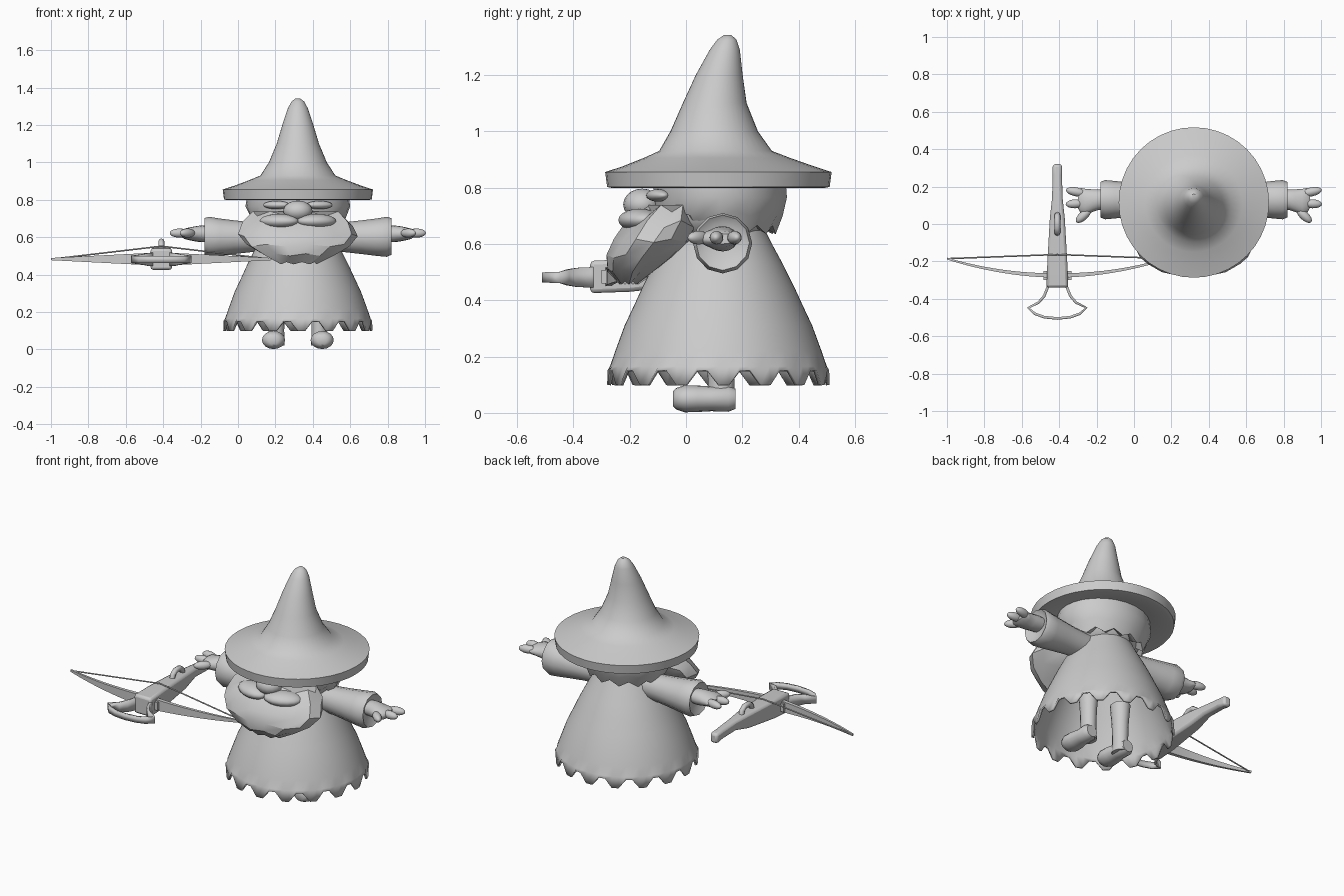
import bpy, bmesh, math
from mathutils import Vector

if "Cube" in bpy.data.objects:
    bpy.data.objects.remove(bpy.data.objects["Cube"], do_unlink=True)

GREY = bpy.data.materials.new("plain_grey")
GREY.use_nodes = True
GREY.diffuse_color = (0.6, 0.6, 0.6, 1)
GREY.node_tree.nodes["Principled BSDF"].inputs["Base Color"].default_value = (0.6, 0.6, 0.6, 1)

CX, CY = 0.32, 0.115     # centre line of the figure
BOW_X = -0.41            # centre line of the crossbow


def finish(obj, angle=40):
    obj.data.materials.append(GREY)
    bpy.ops.object.select_all(action='DESELECT')
    obj.select_set(True)
    bpy.context.view_layer.objects.active = obj
    bpy.ops.object.shade_smooth_by_angle(angle=math.radians(angle))
    return obj


def to_object(name, bm, angle):
    bmesh.ops.recalc_face_normals(bm, faces=bm.faces[:])
    mesh = bpy.data.meshes.new(name)
    bm.to_mesh(mesh)
    bm.free()
    obj = bpy.data.objects.new(name, mesh)
    bpy.context.collection.objects.link(obj)
    return finish(obj, angle)


def loft(name, rings, segs=32, axis='z', phase=0.0, jag=None, caps=(True, True), angle=40):
    """Skin rings of (centre, radius_a, radius_b) stacked along an axis."""
    bm = bmesh.new()
    u, v, n = {'z': ((1, 0, 0), (0, 1, 0), (0, 0, 1)),
               'x': ((0, 1, 0), (0, 0, 1), (1, 0, 0)),
               'y': ((1, 0, 0), (0, 0, 1), (0, 1, 0))}[axis]
    u, v, n = Vector(u), Vector(v), Vector(n)
    rows = []
    for i, (centre, ra, rb) in enumerate(rings):
        row = []
        for k in range(segs):
            a = phase + math.tau * k / segs
            p = Vector(centre) + u * ra * math.cos(a) + v * rb * math.sin(a)
            if jag:
                p += n * jag(i, k)
            row.append(bm.verts.new(p))
        rows.append(row)
    for lo, hi in zip(rows, rows[1:]):
        for k in range(segs):
            j = (k + 1) % segs
            bm.faces.new((lo[k], lo[j], hi[j], hi[k]))
    for row, cap in zip((rows[0], rows[-1]), caps):
        if cap:
            bm.faces.new(row)
    return to_object(name, bm, angle)


def blob(name, loc, scale, turn=0.0):
    bpy.ops.mesh.primitive_uv_sphere_add(segments=16, ring_count=10, radius=1, location=loc,
                                         rotation=(0, 0, turn))
    obj = bpy.context.object
    obj.name = name
    obj.scale = scale
    return finish(obj)


def modifier(obj, kind, **settings):
    m = obj.modifiers.new(kind.lower(), kind)
    for key, value in settings.items():
        setattr(m, key, value)


# Pointed hat with a broad, thick brim
hat = [(0.85, 0.17, .115), (0.835, 0.27, .115), (0.808, 0.375, .115), (0.812, 0.395, .115),
       (0.865, 0.402, .115), (0.885, 0.34, .115), (0.905, 0.26, .11), (0.93, 0.2, .105),
       (1.0, 0.155, .1), (1.1, 0.113, .102), (1.2, 0.083, .118), (1.29, 0.053, .138),
       (1.325, 0.034, .145), (1.342, 0.012, .148)]
loft("hat", [((CX, y, z - 0.01 * (z < 0.9)), r, r) for z, r, y in hat], 40)

# Robe with a cut, toothed hem
robe = [(0.10, 0.395), (0.165, 0.385), (0.22, 0.366), (0.31, 0.333), (0.38, 0.3), (0.45, 0.268),
        (0.53, 0.228), (0.6, 0.19), (0.68, 0.15), (0.74, 0.12)]
gown = loft("robe", [((CX, CY, z), r + 0.004, r) for z, r in robe], 64, caps=(False, True),
            jag=lambda i, k: 0.052 if i == 0 and k % 4 > 1 else 0)
modifier(gown, 'SOLIDIFY', thickness=0.012, offset=-1)

# Head, nose and brows
blob("head", (CX, 0.1, 0.72), (0.235, 0.21, 0.14))
blob("nose", (CX, -0.155, 0.74), (0.078, 0.068, 0.056))
for side in (-1, 1):
    blob("eyebrow", (CX + side * 0.115, -0.1, 0.772), (0.075, 0.035, 0.022), side * 0.35)

# Ragged hair around the sides and back of the head
hair = [(0.655, 0.17, 0.16), (0.635, 0.23, 0.2), (0.70, 0.255, 0.225), (0.765, 0.28, 0.24),
        (0.83, 0.27, 0.235)]


def hair_jag(i, k):
    front = max(0, -math.sin(math.tau * k / 26))
    return (0.03 * (k % 2) + 0.09 * front) if i < 2 else (0.015 * (k % 2) if i == 2 else 0)


loft("hair", [((CX, CY + 0.005, z), a, b) for z, a, b in hair], 26, jag=hair_jag, angle=35)

# Bulky faceted beard: height, half width, front, back
beard = [(0.455, 0.10, -0.235, -0.17), (0.50, 0.19, -0.28, -0.10), (0.55, 0.275, -0.285, -0.03),
         (0.605, 0.32, -0.26, 0.03), (0.67, 0.295, -0.215, 0.06), (0.725, 0.24, -0.14, 0.04)]
loft("beard", [((CX, (f + b) / 2, z), w, (b - f) / 2) for z, w, f, b in beard], 14,
     jag=lambda i, k: 0.025 * (k % 2) - 0.012 if i > 3 else 0.012 * (k % 2), angle=30)
for side in (-1, 1):
    blob("moustache", (CX + side * 0.1, -0.165, 0.685), (0.11, 0.07, 0.04), side * 0.35)

# Arms, hands, legs and boots on both sides
for side, label in ((1, "left"), (-1, "right")):
    def at(x, y, z):
        return (CX + side * x, y, z)

    sleeve = [(0.10, 0.07, 0.075, 0.6), (0.25, 0.08, 0.08, 0.6), (0.34, 0.09, 0.09, 0.6),
              (0.42, 0.1, 0.1, 0.6), (0.475, 0.105, 0.107, 0.602), (0.50, 0.095, 0.098, 0.604),
              (0.48, 0.065, 0.065, 0.61)]
    loft(label + "_sleeve", [(at(x, 0.13, z), a, b) for x, a, b, z in sleeve], 12, 'x', angle=50)
    palm = [(0.46, 0.05, 0.04, .13), (0.51, 0.055, 0.045, .13), (0.54, 0.06, 0.042, .125),
            (0.58, 0.07, 0.034, .118), (0.605, 0.068, 0.028, .125), (0.62, 0.045, 0.018, .13)]
    loft(label + "_palm", [(at(x, y, 0.618), a, b) for x, a, b, y in palm], 16, 'x')
    for name, x, y, length, turn in (("finger", 0.63, 0.172, 0.055, 0.2),
                                     ("middle_finger", 0.635, 0.108, 0.05, -0.05),
                                     ("thumb", 0.59, 0.045, 0.052, -0.75)):
        blob(label + "_" + name, at(x, y, 0.622), (length, 0.024, 0.024), side * turn)

    leg = [(0.02, 0.045), (0.10, 0.042), (0.2, 0.045), (0.32, 0.055)]
    loft(label + "_leg", [(at(0.115, 0.125, z), r, r + 0.005) for z, r in leg], 16)
    boot = [(-0.047, 0.025, 0.025), (-0.035, 0.048, 0.038), (-0.005, 0.062, 0.048),
            (0.04, 0.06, 0.047), (0.09, 0.05, 0.044), (0.15, 0.05, 0.046), (0.175, 0.035, 0.036)]
    loft(label + "_boot", [(at(0.13, y, 0.05), a, b) for y, a, b in boot], 16, 'y')

# Crossbow stock: y, half width, bottom, top
SQ, QUARTER = math.sqrt(2), math.pi / 4
stock = [(-0.34, 0.058, 0.425, 0.54), (-0.2, 0.053, 0.43, 0.545), (0.03, 0.04, 0.455, 0.545),
         (0.14, 0.028, 0.48, 0.54), (0.26, 0.025, 0.475, 0.53), (0.32, 0.025, 0.465, 0.525)]
body = loft("crossbow_stock", [((BOW_X, y, (lo + hi) / 2), w * SQ, (hi - lo) / 2 * SQ)
                               for y, w, lo, hi in stock], 4, 'y', QUARTER)
modifier(body, 'BEVEL', width=0.014, segments=2)
clamp = [(y, 0.075, 0.024) for y in (-0.3, -0.25)]
loft("bow_clamp", [((BOW_X, y, 0.483), a * SQ, b * SQ) for y, a, b in clamp], 4, 'y', QUARTER)

# Curved bow limbs
limbs = []
for i in range(25):
    t = i / 12 - 1
    limbs.append(((BOW_X + 0.59 * t, -0.275 + 0.09 * t * t, 0.483),
                  (0.012 - 0.007 * abs(t)) * SQ, (0.036 - 0.03 * abs(t)) * SQ))
loft("bow_limbs", limbs, 4, 'x', QUARTER)

# Bowstring and arched trigger nut, as round wires


def wire(name, points, radius):
    curve = bpy.data.curves.new(name, 'CURVE')
    curve.dimensions = '3D'
    curve.bevel_depth = radius
    curve.bevel_resolution = 2
    curve.use_fill_caps = True
    spline = curve.splines.new('POLY')
    spline.points.add(len(points) - 1)
    for p, co in zip(spline.points, points):
        p.co = (*co, 1)
    curve.materials.append(GREY)
    obj = bpy.data.objects.new(name, curve)
    bpy.context.collection.objects.link(obj)


wire("bowstring", [(BOW_X - 0.585, -0.185, 0.483), (BOW_X, -0.163, 0.552),
                   (BOW_X + 0.585, -0.185, 0.483)], 0.004)
nut = [(-0.05, 0.53), (-0.045, 0.56), (-0.02, 0.578), (0.02, 0.578), (0.045, 0.56), (0.05, 0.53)]
wire("trigger_nut", [(BOW_X, y, z) for y, z in nut], 0.016)

# Foot stirrup: a bent strip at the front of the stock (x offset, y, half height)
half = [(0.045, -0.3, 0.036), (0.052, -0.34, 0.036), (0.07, -0.385, 0.034), (0.1, -0.42, 0.028),
        (0.155, -0.448, 0.02), (0.12, -0.48, 0.019), (0.07, -0.498, 0.018)]
path = half + [(0, -0.505, 0.018)] + [(-x, y, h) for x, y, h in reversed(half)]
bm = bmesh.new()
edge = [[bm.verts.new((BOW_X + x, y, 0.481 + s * h)) for s in (-1, 1)] for x, y, h in path]
for a, b in zip(edge, edge[1:]):
    bm.faces.new((a[0], b[0], b[1], a[1]))
strip = to_object("stirrup", bm, 30)
modifier(strip, 'SOLIDIFY', thickness=0.014, offset=0)
